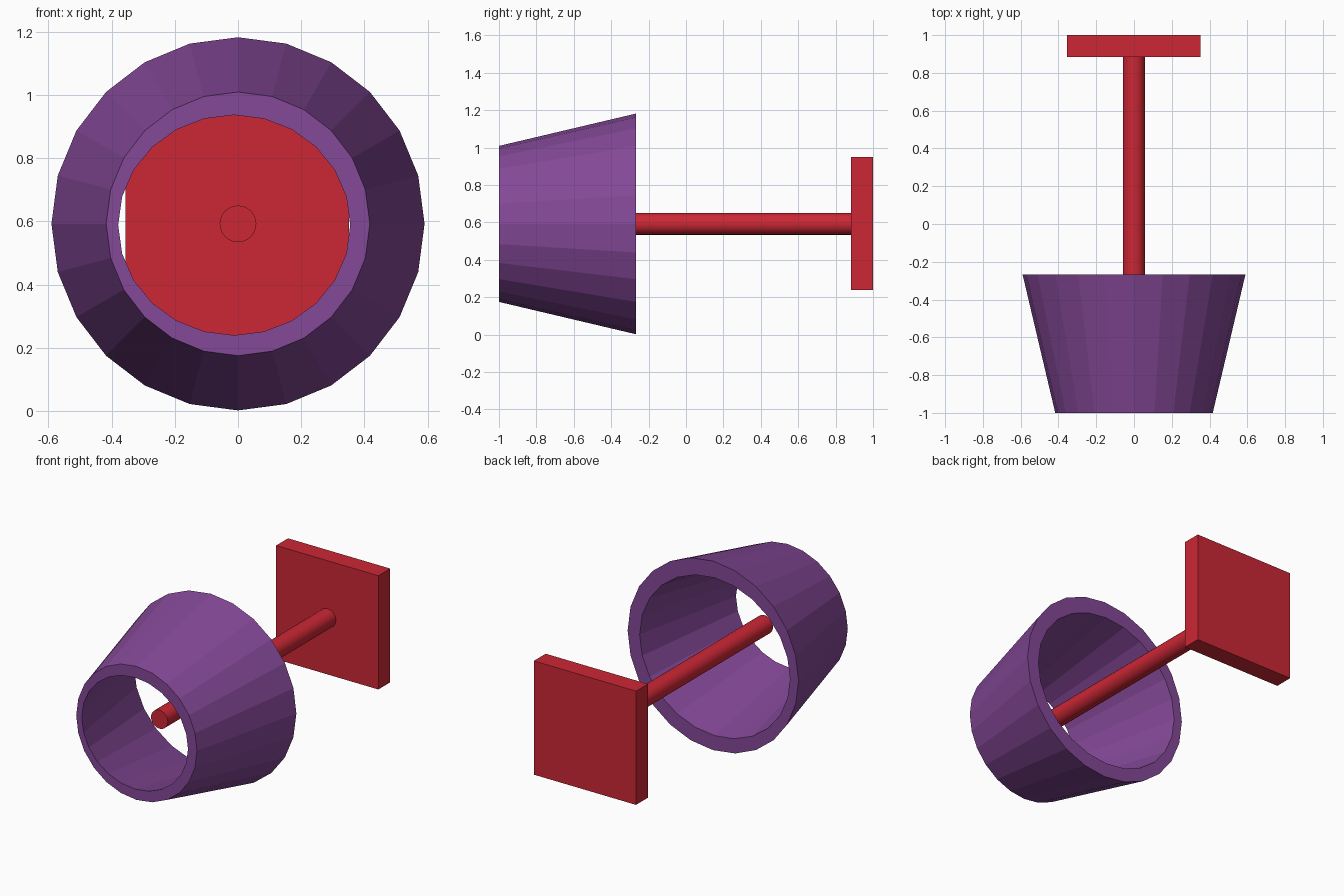
import bpy, bmesh
from math import sin, cos, tau

if "Cube" in bpy.data.objects:
    bpy.data.objects.remove(bpy.data.objects["Cube"])

ZC = 0.592   # height of the common axis
SIDES = 24


def material(name, rgb):
    m = bpy.data.materials.new(name)
    m.diffuse_color = (*rgb, 1)
    m.use_nodes = True
    m.node_tree.nodes["Principled BSDF"].inputs["Base Color"].default_value = m.diffuse_color
    return m


red = material("red", (0.60, 0.02, 0.035))
purple = material("purple", (0.23, 0.065, 0.31))


def add_object(name, bm, mat):
    bmesh.ops.recalc_face_normals(bm, faces=bm.faces[:])
    me = bpy.data.meshes.new(name)
    bm.to_mesh(me)
    bm.free()
    me.materials.append(mat)
    ob = bpy.data.objects.new(name, me)
    bpy.context.collection.objects.link(ob)
    return ob


def ring(bm, y, rx, rz, cx=0.0, cz=ZC):
    return [bm.verts.new((cx + rx * sin(tau * i / SIDES), y, cz + rz * cos(tau * i / SIDES)))
            for i in range(SIDES)]


def bridge(bm, a, b):
    for i in range(SIDES):
        j = (i + 1) % SIDES
        bm.faces.new((a[i], a[j], b[j], b[i]))


# Tapered open shade: outer cone and slightly off-centre, squashed bore
bm = bmesh.new()
front, back = -1.0, -0.267
r_front, r_back = 0.417, 0.59
kx, kz, off = 0.88, 0.835, (-0.012, ZC - 0.004)
loops = [ring(bm, front, r_front, r_front),
         ring(bm, back, r_back, r_back),
         ring(bm, back, r_back * kx, r_back * kz, *off),
         ring(bm, front, r_front * kx, r_front * kz, *off)]
for k in range(4):
    bridge(bm, loops[k], loops[(k + 1) % 4])
add_object("shade", bm, purple)

# Round arm from the wall plate into the shade
bm = bmesh.new()
a, b = ring(bm, -0.775, 0.058, 0.058), ring(bm, 0.885, 0.058, 0.058)
bridge(bm, a, b)
bm.faces.new(a)
bm.faces.new(b)
arm = add_object("arm", bm, red)
bpy.context.view_layer.objects.active = arm
arm.select_set(True)
bpy.ops.object.shade_smooth_by_angle()

# Square wall plate
bm = bmesh.new()
bmesh.ops.create_cube(bm, size=1)
bmesh.ops.scale(bm, vec=(0.706, 0.117, 0.71), verts=bm.verts[:])
bmesh.ops.translate(bm, vec=(-0.002, 0.9415, ZC + 0.002), verts=bm.verts[:])
add_object("wall_plate", bm, red)
